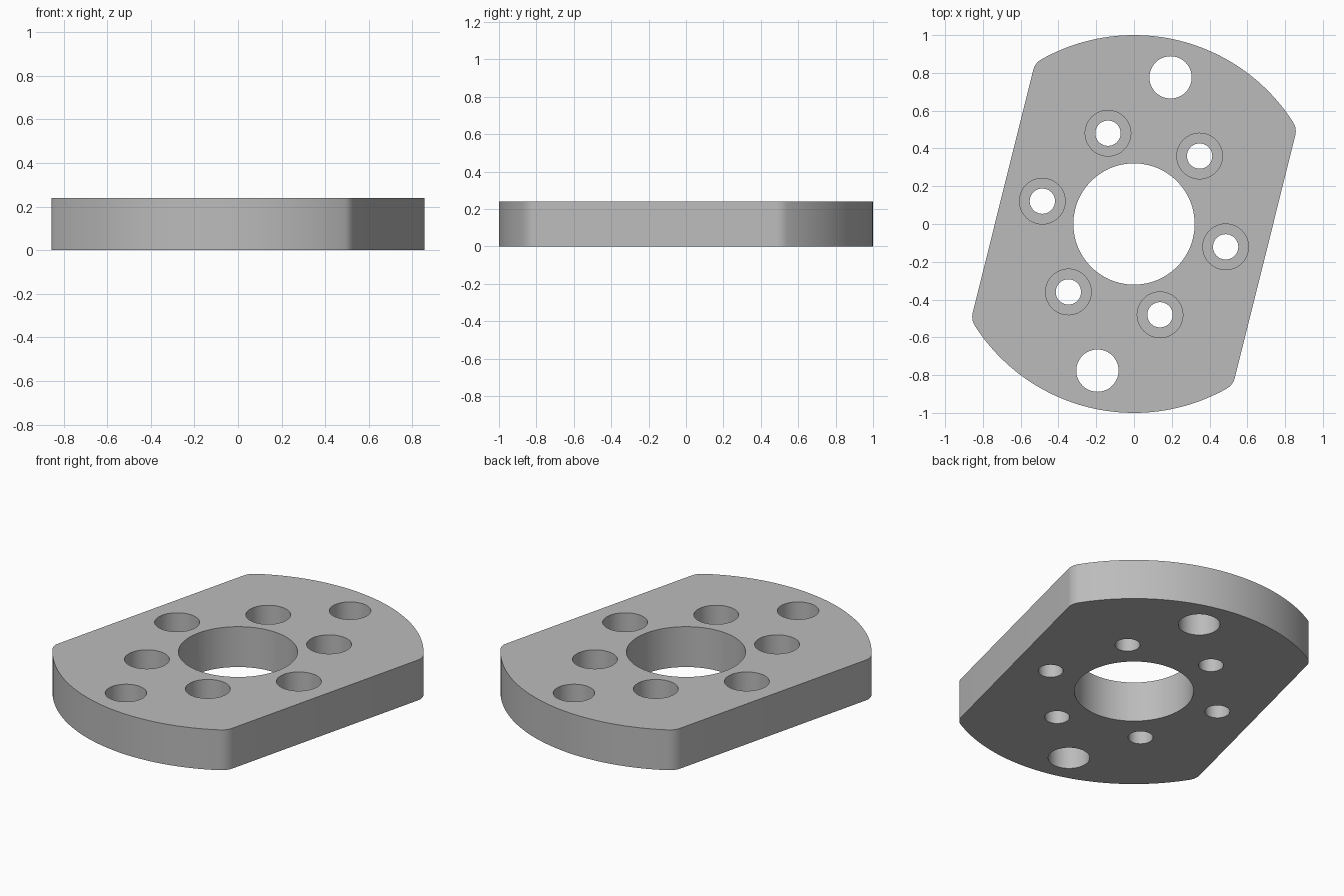
import bpy
import bmesh
from math import sin, cos, pi, radians, atan2, sqrt

THICK = 0.24
TILT = radians(-14)     # the flats lean clockwise from the y axis
FLAT = 0.715            # distance from centre to each flat
CORNER = 0.09           # corner rounding radius

cube = bpy.data.objects.get("Cube")
if cube:
    bpy.data.objects.remove(cube, do_unlink=True)

grey = bpy.data.materials.new("machined grey")
grey.use_nodes = True
colour = (0.5, 0.5, 0.5, 1)
grey.diffuse_color = colour
grey.node_tree.nodes["Principled BSDF"].inputs["Base Color"].default_value = colour


def make_object(name, bm):
    bmesh.ops.recalc_face_normals(bm, faces=bm.faces)
    mesh = bpy.data.meshes.new(name)
    bm.to_mesh(mesh)
    bm.free()
    mesh.materials.append(grey)
    obj = bpy.data.objects.new(name, mesh)
    bpy.context.collection.objects.link(obj)
    return obj


def arc(cx, cy, r, start, end, steps):
    return [(cx + r * cos(start + (end - start) * i / steps),
             cy + r * sin(start + (end - start) * i / steps))
            for i in range(steps + 1)]


def add_lathe(bm, x, y, profile, steps):
    """Closed turned solid from (radius, height) pairs, bottom to top."""
    rings = [[bm.verts.new((px, py, z)) for px, py in arc(x, y, r, 0, 2 * pi, steps)[:-1]]
             for r, z in profile]
    for low, high in zip(rings, rings[1:]):
        for i in range(steps):
            j = (i + 1) % steps
            bm.faces.new((low[i], low[j], high[j], high[i]))
    bm.faces.new(rings[0][::-1])
    bm.faces.new(rings[-1])


# Plate outline: rounded corner, long end arc, rounded corner, then repeated half a turn on
cx = FLAT - CORNER
cy = sqrt((1 - CORNER) ** 2 - cx ** 2)
a = atan2(cy, cx)
half = (arc(cx, cy, CORNER, 0, a, 8)
        + arc(0, 0, 1, a, pi - a, 48)[1:-1]
        + arc(-cx, cy, CORNER, pi - a, pi, 8))
outline = half + [(-x, -y) for x, y in half]

bm = bmesh.new()
base = bm.faces.new([bm.verts.new((x, y, 0)) for x, y in outline])
top = bmesh.ops.extrude_face_region(bm, geom=[base])["geom"]
bmesh.ops.translate(bm, vec=(0, 0, THICK),
                    verts=[v for v in top if isinstance(v, bmesh.types.BMVert)])
plate = make_object("flange_plate", bm)

# Holes: centre bore, six counterbored bolt holes, two plain end holes
LOW, HIGH, SHELF = -0.1, THICK + 0.1, 0.105
bm = bmesh.new()
add_lathe(bm, 0, 0, [(0.321, LOW), (0.321, HIGH)], 96)
for i in range(6):
    t = i * pi / 3
    add_lathe(bm, 0.5 * cos(t), 0.5 * sin(t),
              [(0.067, LOW), (0.067, SHELF), (0.121, SHELF), (0.121, HIGH)], 48)
for side in (-1, 1):
    add_lathe(bm, 0, 0.8 * side, [(0.112, LOW), (0.112, HIGH)], 48)
cutter = make_object("hole_cutter", bm)
cutter.hide_render = True

cut = plate.modifiers.new("holes", 'BOOLEAN')
cut.operation = 'DIFFERENCE'
cut.solver = 'EXACT'
cut.object = cutter

# Apply the cut, drop the cutter, and finish the plate
bpy.context.view_layer.objects.active = plate
for obj in bpy.context.selected_objects:
    obj.select_set(False)
plate.select_set(True)
bpy.ops.object.modifier_apply(modifier=cut.name)
bpy.data.objects.remove(cutter, do_unlink=True)
plate.rotation_euler.z = TILT
bpy.ops.object.transform_apply(location=False, rotation=True, scale=False)
bpy.ops.object.shade_smooth_by_angle(angle=radians(30))
